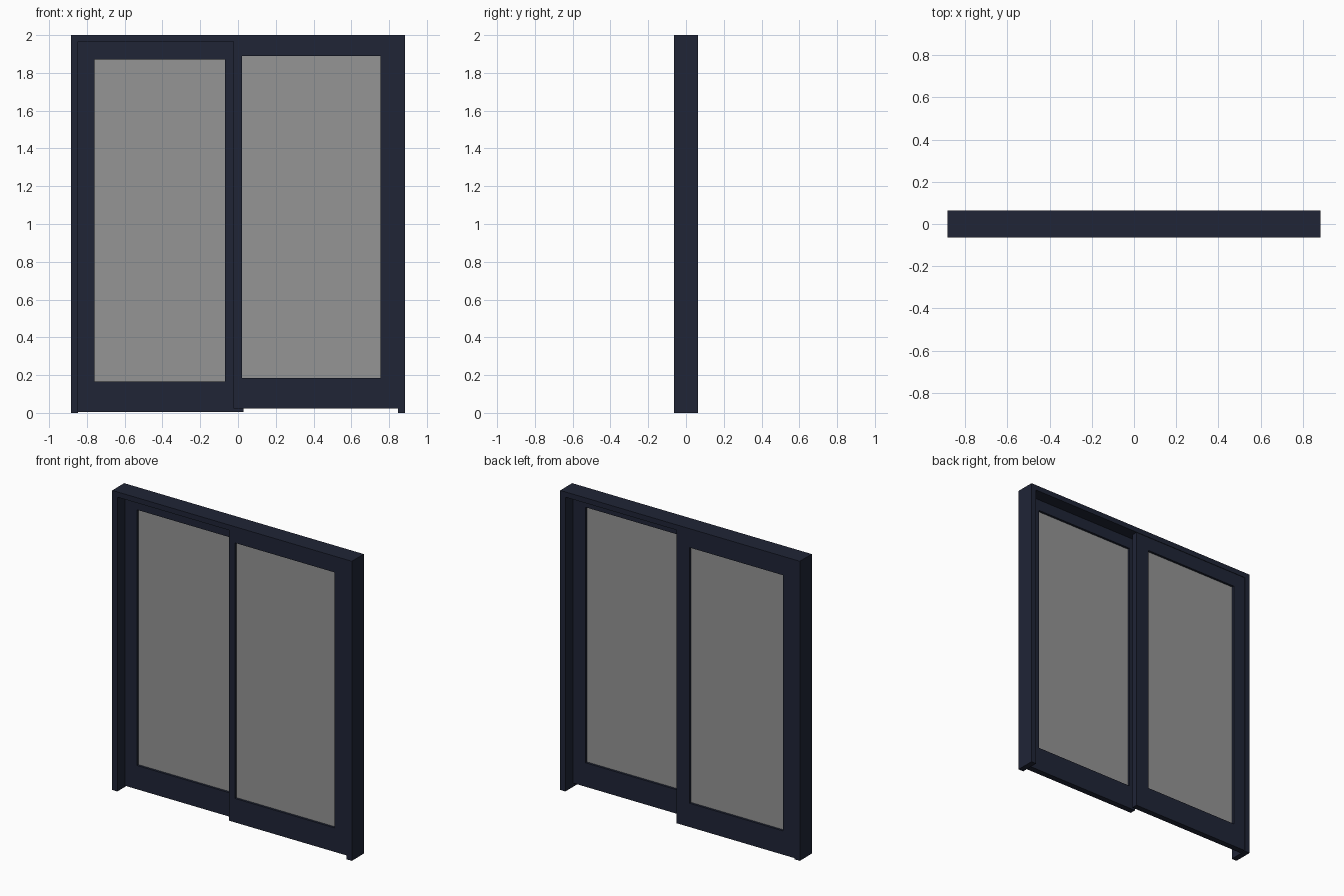
import bpy, bmesh

if "Cube" in bpy.data.objects:
    bpy.data.objects.remove(bpy.data.objects["Cube"])


def material(name, color):
    m = bpy.data.materials.new(name)
    m.diffuse_color = color
    m.use_nodes = True
    m.node_tree.nodes["Principled BSDF"].inputs["Base Color"].default_value = m.diffuse_color
    return m


DARK = material("dark_paint", (0.014, 0.018, 0.037, 1))
GLASS = material("grey_glass", (0.3, 0.3, 0.3, 0.55))


def finish(name, bm, mat):
    bmesh.ops.recalc_face_normals(bm, faces=bm.faces)
    me = bpy.data.meshes.new(name)
    bm.to_mesh(me)
    bm.free()
    me.materials.append(mat)
    ob = bpy.data.objects.new(name, me)
    bpy.context.collection.objects.link(ob)
    return ob


def extrude_y(bm, faces, depth):
    geo = bmesh.ops.extrude_face_region(bm, geom=faces)["geom"]
    verts = [g for g in geo if isinstance(g, bmesh.types.BMVert)]
    bmesh.ops.translate(bm, verts=verts, vec=(0, depth, 0))


def outline(name, points, y0, y1, mat):
    """Extrude a front-view (x, z) outline from y0 to y1."""
    bm = bmesh.new()
    face = bm.faces.new([bm.verts.new((x, y0, z)) for x, z in points])
    extrude_y(bm, [face], y1 - y0)
    return finish(name, bm, mat)


def rect(x0, x1, z0, z1):
    return [(x0, z0), (x1, z0), (x1, z1), (x0, z1)]


def sash(name, outer, inner, y0, y1):
    """Rectangular door leaf border with a glass pane set in its middle."""
    bm = bmesh.new()
    a = [bm.verts.new((x, y0, z)) for x, z in rect(*outer)]
    b = [bm.verts.new((x, y0, z)) for x, z in rect(*inner)]
    faces = [bm.faces.new((a[i], a[(i + 1) % 4], b[(i + 1) % 4], b[i])) for i in range(4)]
    extrude_y(bm, faces, y1 - y0)
    finish(name + "_sash", bm, DARK)
    mid = (y0 + y1) / 2
    outline(name + "_glass", rect(*inner), mid - 0.005, mid + 0.005, GLASS)


# Outer frame: two jambs and the header, open at the floor
W, J, H, D = 0.885, 0.038, 1.965, 0.063
outline("door_frame",
        [(-W, 0), (-W, 2), (W, 2), (W, 0), (W - J, 0), (W - J, H), (J - W, H), (J - W, 0)],
        -D, D, DARK)

# Left leaf runs on the back track, right leaf on the front track
sash("left_door", (J - W, 0.03, 0.006, H), (-0.76, -0.068, 0.165, 1.872), 0.02, 0.06)
sash("right_door", (-0.025, W - J, 0.024, H), (0.02, 0.755, 0.184, 1.89), -0.06, -0.02)
